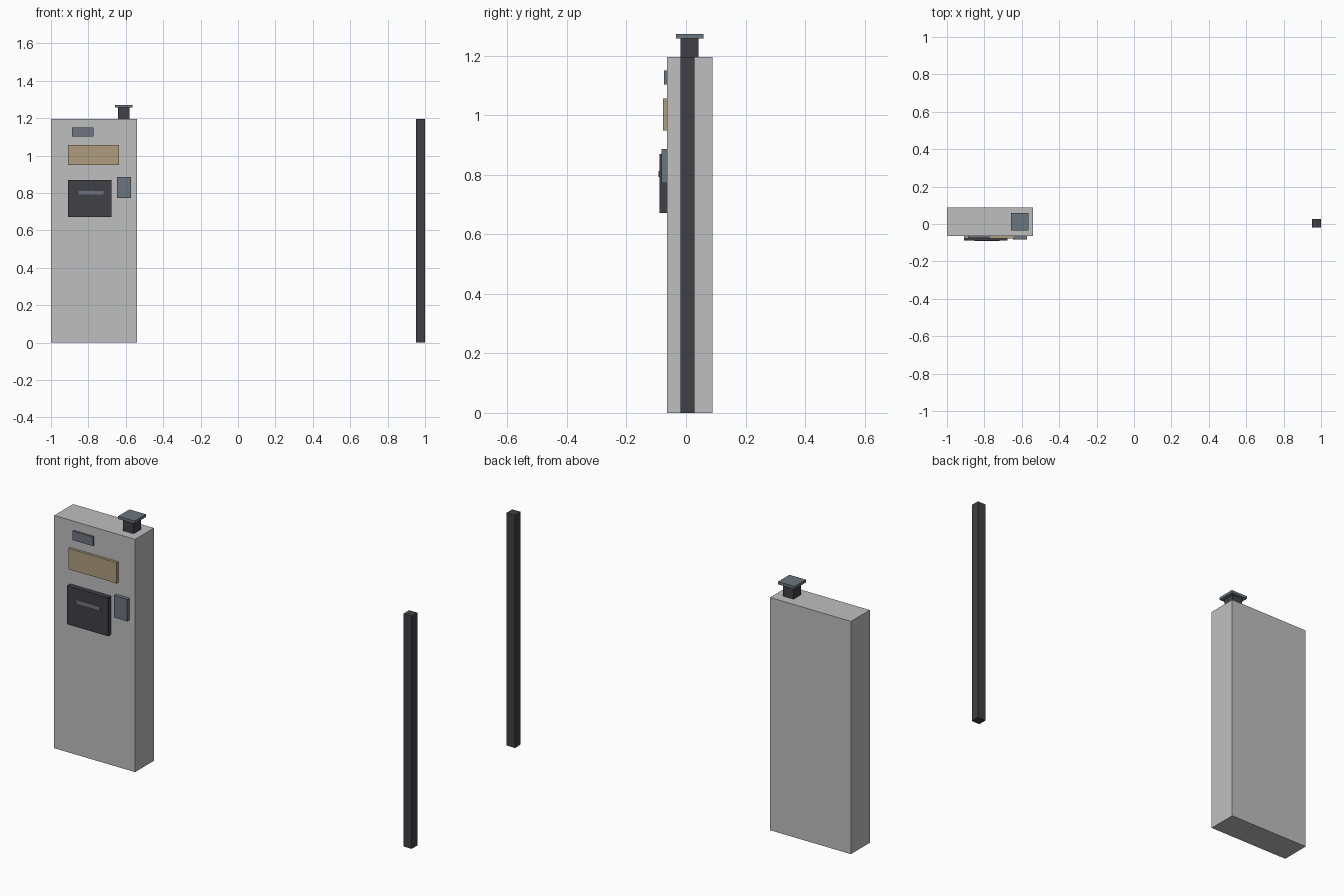
import bpy

cube = bpy.data.objects.get("Cube")
if cube:
    bpy.data.objects.remove(cube, do_unlink=True)


def material(name, rgb):
    m = bpy.data.materials.new(name)
    m.use_nodes = True
    color = (*rgb, 1.0)
    m.diffuse_color = color
    m.node_tree.nodes["Principled BSDF"].inputs["Base Color"].default_value = color
    return m


def box(name, mat, x, y, z):
    """Box spanning the given (low, high) range on each axis."""
    spans = (x, y, z)
    bpy.ops.mesh.primitive_cube_add(size=1, location=[(a + b) / 2 for a, b in spans])
    ob = bpy.context.object
    ob.name = ob.data.name = name
    for v in ob.data.vertices:
        for i, (a, b) in enumerate(spans):
            v.co[i] *= b - a
    ob.data.materials.append(mat)
    return ob


light_grey = material("light grey", (0.52, 0.52, 0.52))
charcoal = material("charcoal", (0.052, 0.051, 0.058))
tan = material("tan", (0.43, 0.34, 0.21))
slate = material("slate", (0.15, 0.18, 0.21))
blue_grey = material("blue grey", (0.16, 0.175, 0.22))

FRONT = -0.064  # front face of the cabinet
TOP = 1.196     # top of cabinet and post

# Main bodies
box("cabinet", light_grey, (-1.0, -0.54), (FRONT, 0.089), (0, TOP))
box("post", charcoal, (0.953, 1.0), (-0.018, 0.028), (0, TOP))

# Lamp on top of the cabinet
box("lamp_stem", charcoal, (-0.641, -0.581), (-0.018, 0.042), (TOP, 1.258))
box("lamp_cap", slate, (-0.658, -0.564), (-0.034, 0.058), (1.258, 1.272))

# Fittings on the cabinet front: x span, z span, front y
fittings = [
    ("small_display", blue_grey, (-0.888, -0.773), (1.103, 1.150), -0.074),
    ("sign_panel", tan, (-0.909, -0.636), (0.949, 1.056), -0.077),
    ("dispenser_panel", charcoal, (-0.909, -0.676), (0.671, 0.869), -0.089),
    ("side_reader", slate, (-0.647, -0.572), (0.773, 0.886), -0.083),
]
for name, mat, x, z, y in fittings:
    box(name, mat, x, (y, FRONT), z)

# Slot strip on the dispenser panel
box("slot_strip", blue_grey, (-0.853, -0.719), (-0.092, -0.089), (0.793, 0.812))
